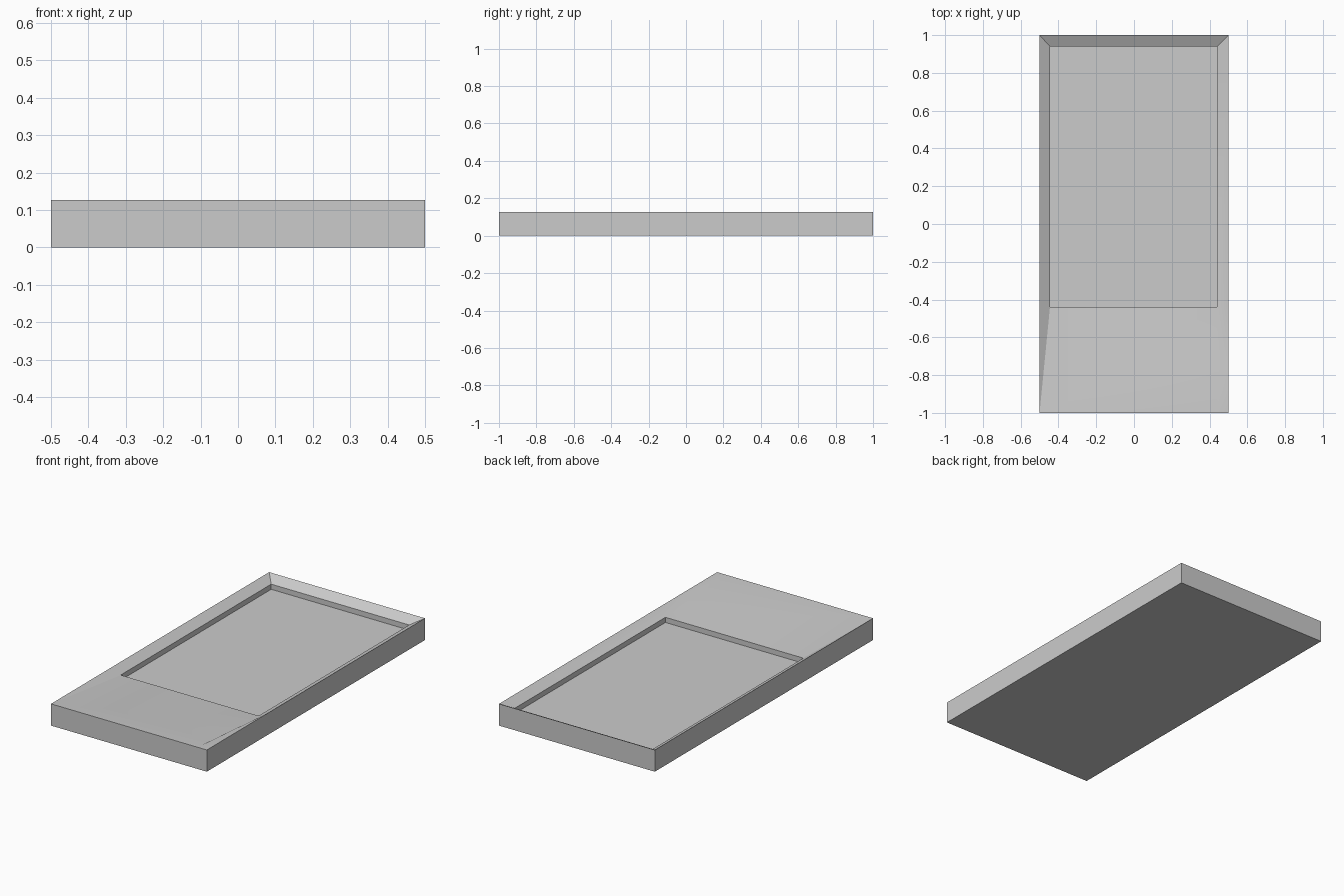
import bpy, bmesh, math

if "Cube" in bpy.data.objects:
    bpy.data.objects.remove(bpy.data.objects["Cube"])

HEIGHT, LIP, FLOOR = 0.126, 0.094, 0.064
XS = [-0.5, -0.445, 0.44, 0.5]
YS = [-1.0, -0.44, 0.94, 1.0]

bm = bmesh.new()

# Rim: 3 x 3 patches, dipping from the outer border towards the recess
grid = [[bm.verts.new((x, y, LIP if i in (1, 2) and j in (1, 2) else HEIGHT))
         for j, y in enumerate(YS)] for i, x in enumerate(XS)]
for i in range(3):
    for j in range(3):
        if (i, j) == (1, 1):
            continue
        a, b, c, d = grid[i][j], grid[i + 1][j], grid[i + 1][j + 1], grid[i][j + 1]
        if i == 1 or j == 1:
            bm.faces.new((a, b, c, d))
        elif (i, j) == (0, 0) or (i, j) == (2, 2):
            bm.faces.new((a, b, c))
            bm.faces.new((a, c, d))
        elif (i, j) == (2, 0):
            bm.faces.new((a, b, c))
            bm.faces.new((a, c, d))
        else:
            bm.faces.new((a, b, d))
            bm.faces.new((b, c, d))


def close_ring(ring, z):
    """Drop vertical walls from a ring of vertices and cap them."""
    low = [bm.verts.new((v.co.x, v.co.y, z)) for v in ring]
    for k in range(len(ring)):
        n = (k + 1) % len(ring)
        bm.faces.new((ring[k], ring[n], low[n], low[k]))
    bm.faces.new(low)


# Recess walls and floor
close_ring([grid[1][1], grid[2][1], grid[2][2], grid[1][2]], FLOOR)

# Outer walls and underside
border = ([grid[i][0] for i in range(3)] + [grid[3][j] for j in range(3)]
          + [grid[i][3] for i in (3, 2, 1)] + [grid[0][j] for j in (3, 2, 1)])
close_ring(border, 0.0)

bmesh.ops.recalc_face_normals(bm, faces=bm.faces[:])
mesh = bpy.data.meshes.new("recessed_slab")
bm.to_mesh(mesh)
bm.free()
slab = bpy.data.objects.new("recessed_slab", mesh)
bpy.context.collection.objects.link(slab)

# Soft shading over the gentle dip, crisp at walls
bpy.context.view_layer.objects.active = slab
slab.select_set(True)
bpy.ops.object.shade_smooth_by_angle(angle=math.radians(30))
